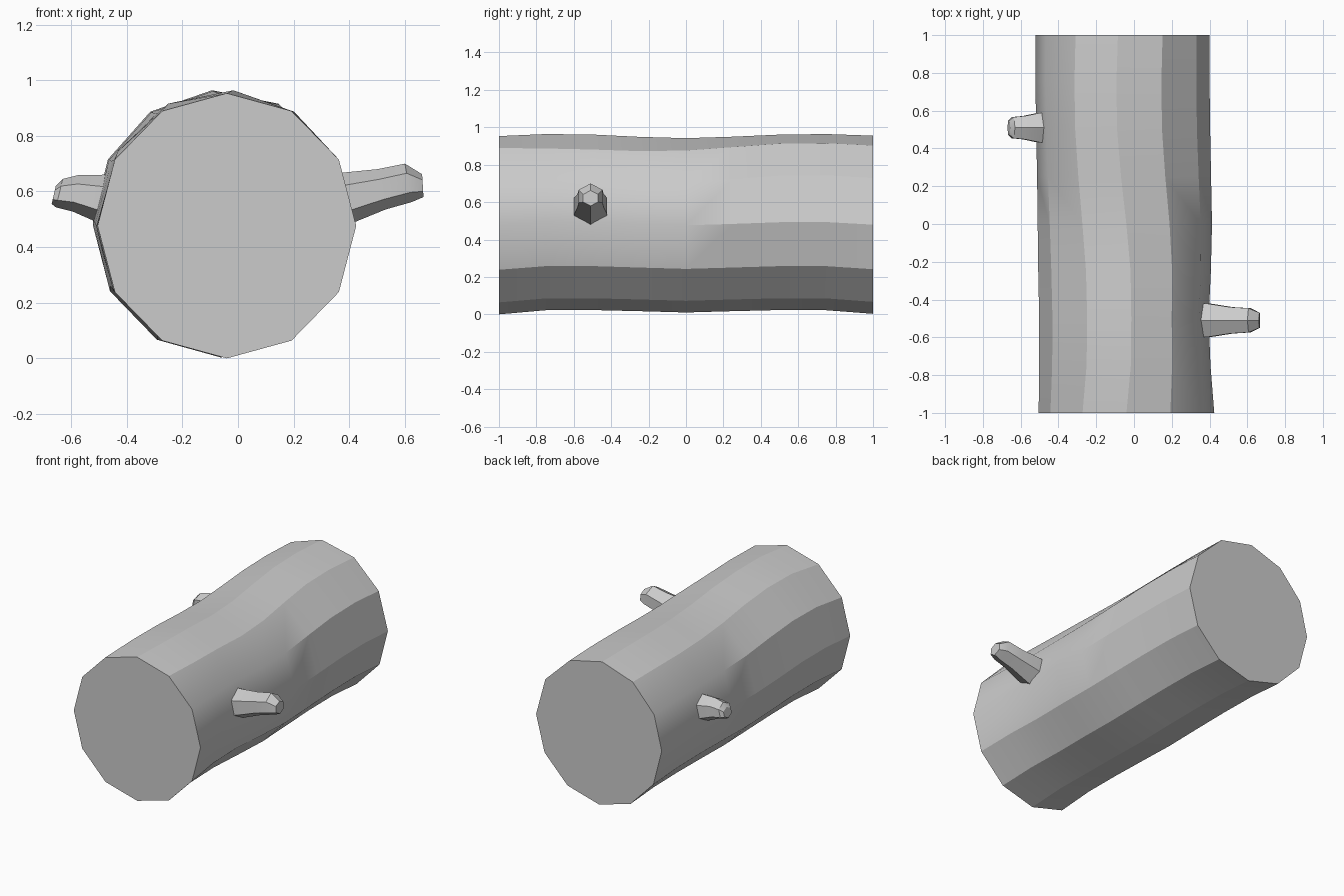
import bpy, bmesh, math

if "Cube" in bpy.data.objects:
    bpy.data.objects.remove(bpy.data.objects["Cube"])


def loft(name, rings, angle):
    """Skin closed rings of points and cap both ends."""
    bm = bmesh.new()
    loops = [[bm.verts.new(p) for p in ring] for ring in rings]
    n = len(loops[0])
    for a, b in zip(loops, loops[1:]):
        for i in range(n):
            j = (i + 1) % n
            bm.faces.new((a[i], a[j], b[j], b[i]))
    bm.faces.new(loops[0])
    bm.faces.new(loops[-1])
    bmesh.ops.recalc_face_normals(bm, faces=bm.faces[:])
    mesh = bpy.data.meshes.new(name)
    bm.to_mesh(mesh)
    bm.free()
    obj = bpy.data.objects.new(name, mesh)
    bpy.context.collection.objects.link(obj)
    bpy.ops.object.select_all(action='DESELECT')
    obj.select_set(True)
    bpy.context.view_layer.objects.active = obj
    bpy.ops.object.shade_smooth_by_angle(angle=math.radians(angle))
    return obj


# Log trunk: twelve-sided sections (y, z low, z high, x left, x right, upper twist)
sections = [
    (-1.00, 0.000, 0.953, -0.505, 0.425, 0),
    (-0.75, 0.022, 0.965, -0.502, 0.405, -4),
    (-0.50, 0.023, 0.963, -0.502, 0.395, -5),
    (-0.25, 0.017, 0.950, -0.507, 0.407, -4),
    (0.00, 0.010, 0.942, -0.510, 0.413, -1),
    (0.25, 0.017, 0.950, -0.513, 0.408, 2),
    (0.50, 0.023, 0.962, -0.518, 0.403, 4),
    (0.75, 0.022, 0.965, -0.522, 0.400, 4),
    (1.00, 0.003, 0.956, -0.522, 0.400, 3),
]
rings = []
for y, z0, z1, x0, x1, twist in sections:
    ring = []
    for i in range(12):
        a = math.radians(30 * i)
        a += math.radians(twist) * max(0.0, math.sin(a))
        ring.append(((x0 + x1) / 2 + (x1 - x0) / 2 * math.cos(a), y,
                     (z0 + z1) / 2 + (z1 - z0) / 2 * math.sin(a)))
    rings.append(ring)
loft("log_trunk", rings, 29)


# Branch stubs: hexagonal sections (top x, top z, bottom x, bottom z, half width)
def branch(name, y, stations):
    rings = []
    for tx, tz, bx, bz, w in stations:
        ring = []
        for i in range(6):
            a = math.radians(60 * i)
            t = (1 + math.cos(a)) / 2
            ring.append((bx + (tx - bx) * t, y + w / 0.866 * math.sin(a),
                         bz + (tz - bz) * t))
        rings.append(ring)
    loft(name, rings, 30)


branch("right_branch", -0.51, [
    (0.30, 0.665, 0.34, 0.46, 0.088),
    (0.38, 0.668, 0.42, 0.49, 0.088),
    (0.50, 0.680, 0.53, 0.535, 0.070),
    (0.60, 0.700, 0.625, 0.562, 0.064),
    (0.662, 0.662, 0.667, 0.580, 0.040),
])
branch("left_branch", 0.51, [
    (-0.40, 0.665, -0.44, 0.47, 0.080),
    (-0.49, 0.660, -0.52, 0.495, 0.078),
    (-0.57, 0.660, -0.595, 0.528, 0.062),
    (-0.63, 0.645, -0.655, 0.543, 0.056),
    (-0.655, 0.620, -0.670, 0.555, 0.038),
])
